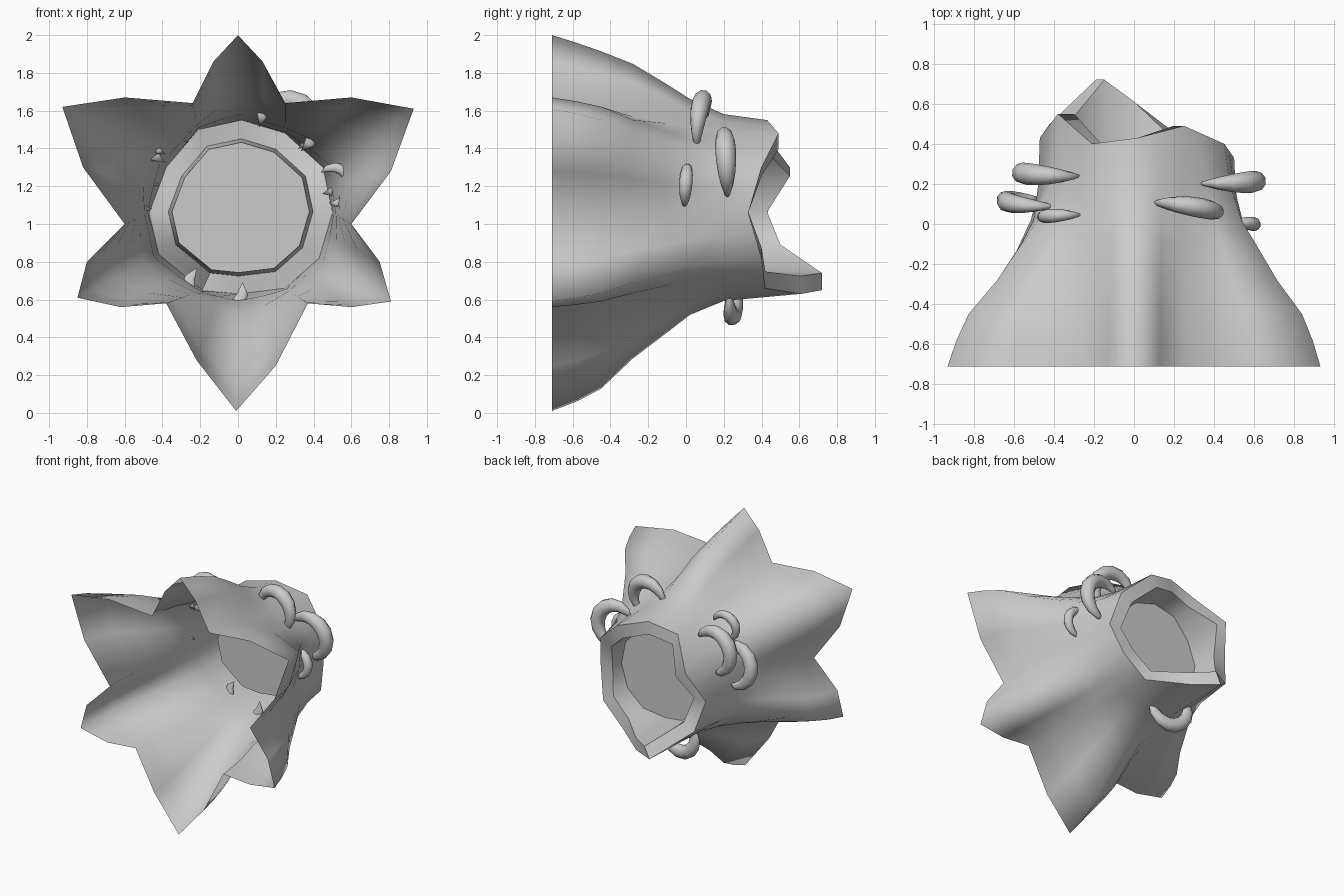
import bpy, bmesh, math
from mathutils import Vector, Matrix

if "Cube" in bpy.data.objects:
    bpy.data.objects.remove(bpy.data.objects["Cube"])

grey = bpy.data.materials.new("plain grey")
grey.use_nodes = True
GREY = (0.6, 0.6, 0.6, 1)
grey.diffuse_color = GREY
grey.node_tree.nodes["Principled BSDF"].inputs["Base Color"].default_value = GREY

CENTRE = Vector((0.01, 0, 1.08))


def finish(bm, name, angle):
    mesh = bpy.data.meshes.new(name)
    bm.to_mesh(mesh)
    bm.free()
    mesh.materials.append(grey)
    obj = bpy.data.objects.new(name, mesh)
    bpy.context.collection.objects.link(obj)
    bpy.ops.object.select_all(action="DESELECT")
    obj.select_set(True)
    bpy.context.view_layer.objects.active = obj
    bpy.ops.object.shade_smooth_by_angle(angle=math.radians(angle))
    return obj


def bridge(bm, a, b):
    n = len(a)
    for i in range(n):
        j = (i + 1) % n
        bm.faces.new((a[i], b[i], b[j], a[j]))


# Star outline of the root end (x, z): valley, flank, tip, flank, six times
star = [(.6, 1), (.81, 1.28), (.93, 1.61), (.6, 1.67),
        (.25, 1.64), (.13, 1.86), (0, 2), (-.13, 1.86),
        (-.24, 1.64), (-.6, 1.67), (-.93, 1.62), (-.82, 1.3),
        (-.6, 1), (-.8, .8), (-.85, .61), (-.62, .56),
        (-.38, .58), (-.22, .28), (-.01, .01), (.2, .25),
        (.37, .58), (.6, .56), (.81, .59), (.75, .8)]

# Broken rim at the far end (x, y, z)
rim = [(.5, .33, 1.06), (.45, .4, 1.3), (.25, .49, 1.48), (.02, .43, 1.55),
       (-.21, .4, 1.5), (-.38, .55, 1.3), (-.47, .43, 1.06), (-.42, .5, .84),
       (-.19, .72, .65), (0, .61, .63), (.25, .42, .66), (.43, .4, .82)]
rim = [Vector(p) for p in rim]
rim_fine = []
for i, p in enumerate(rim):
    rim_fine += [p, (p + rim[(i + 1) % len(rim)]) / 2]

# Trunk: blend from star to rim (y, blend, blend of the top root), flanks swell a little
bm = bmesh.new()
stations = [(-.71, 0, 0), (-.58, .08, .09), (-.45, .19, .19), (-.28, .45, .34),
            (-.1, .67, .58), (.02, .82, .75), (.2, .94, .93)]
rings = []
for y, w, w_top in stations:
    ring = []
    for i, (x, z) in enumerate(star):
        p = Vector((x, 0, z)).lerp(rim_fine[i], w_top if 4 < i < 8 else w)
        p.y = 0
        if i % 2:
            p += (p - CENTRE).normalized() * .04 * w * (1 - w)
        p.y = y
        ring.append(bm.verts.new(p))
    rings.append(ring)
rings.append([bm.verts.new(p) for p in rim_fine])
for a, b in zip(rings, rings[1:]):
    bridge(bm, a, b)
finish(bm, "trunk", 110)

# Lip of the broken rim, inner wall and flat end disc
bm = bmesh.new()


def inset(scale, y=None):
    ring = []
    for p in rim:
        q = CENTRE + (p - CENTRE) * scale
        q.y = p.y if y is None else y
        ring.append(bm.verts.new(q))
    return ring


outer, inner, floor = inset(1), inset(.79), inset(.75, .25)
bridge(bm, outer, inner)
bridge(bm, inner, floor)
bm.faces.new(floor)
finish(bm, "rim_lip_and_disc", 65)


# Bracket fungi: blunt crescents bent around the trunk surface, ends sunk into it
def bracket(name, angle, y, size, thick, radius, tilt):
    bm = bmesh.new()
    bmesh.ops.create_uvsphere(bm, u_segments=10, v_segments=10, radius=1)
    a = math.radians(angle)
    out = Vector((math.cos(a), 0, math.sin(a)))
    side = Vector((-math.sin(a), 0, math.cos(a)))
    turn = Matrix.Rotation(math.radians(tilt), 3, out)
    for v in bm.verts:
        t = max(-1, min(1, v.co.z))
        blunt = max(1 - t * t, .01) ** .25
        bend = math.asin(t) / (math.pi / 2) * math.radians(120)
        reach = size * (.74 + .26 * v.co.x / blunt)
        offset = side * reach * math.sin(bend) + Vector((0, v.co.y * thick, 0))
        v.co = CENTRE + Vector((0, y, 0)) + turn @ offset
        v.co += out * (radius + reach * math.cos(bend))
    bmesh.ops.recalc_face_normals(bm, faces=bm.faces)
    finish(bm, name, 50)


brackets = [("upper_left", 60, .08, .2, .05, .5, -9),
            ("middle_left", 28, .21, .21, .055, .5, 3),
            ("lower_left", 14, 0, .13, .035, .51, -4),
            ("upper_right", 146, .25, .21, .055, .5, -4),
            ("middle_right", 164, .11, .2, .05, .52, -8),
            ("small_right", 134, .04, .13, .035, .53, 3),
            ("bottom", 253, .25, .2, .045, .44, 8)]
for name, *numbers in brackets:
    bracket(name + "_bracket", *numbers)
